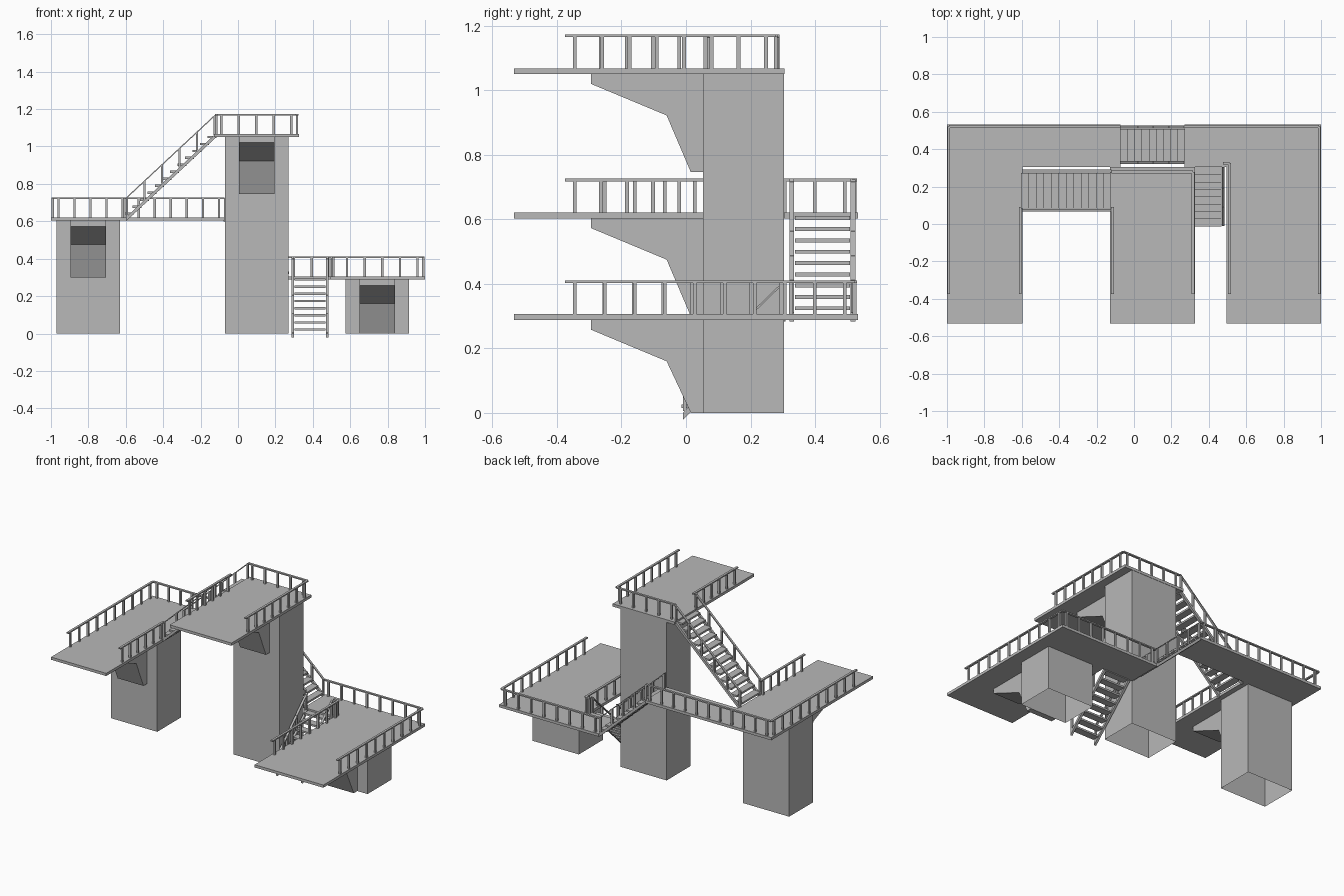
import bpy, bmesh
from mathutils import Vector

cube = bpy.data.objects.get("Cube")
if cube:
    bpy.data.objects.remove(cube, do_unlink=True)

GREY = (0.48, 0.48, 0.48, 1)
mat = bpy.data.materials.new("plain_grey")
mat.use_nodes = True
mat.diffuse_color = GREY
mat.node_tree.nodes["Principled BSDF"].inputs["Base Color"].default_value = GREY

RAIL_H = 0.105
GAP = 0.0885


def finish(name, bm):
    bmesh.ops.recalc_face_normals(bm, faces=bm.faces)
    me = bpy.data.meshes.new(name)
    bm.to_mesh(me)
    bm.free()
    me.materials.append(mat)
    ob = bpy.data.objects.new(name, me)
    bpy.context.collection.objects.link(ob)


def prism(bm, points, offset):
    """Extrude a planar outline along an offset vector."""
    face = bm.faces.new([bm.verts.new(p) for p in points])
    new = bmesh.ops.extrude_face_region(bm, geom=[face], use_keep_orig=True)
    bmesh.ops.translate(bm, vec=offset,
                        verts=[v for v in new["geom"] if isinstance(v, bmesh.types.BMVert)])
    return face


def bar(bm, p, q, w, h):
    """Straight or sloping bar with upright ends; p and q lie on its top centre line."""
    p, q = Vector(p), Vector(q)
    run = Vector((q.x - p.x, q.y - p.y, 0)).normalized()
    side = Vector((-run.y, run.x, 0)) * w / 2
    down = Vector((0, 0, -h))
    prism(bm, [p - side, p + side, p + side + down, p - side + down], q - p)


def post(bm, p, height, w=0.012):
    x, y, z = p
    r = w / 2
    prism(bm, [(x - r, y - r, z), (x + r, y - r, z), (x + r, y + r, z), (x - r, y + r, z)],
          (0, 0, height))


def railing(bm, p, q, inset=0.03):
    """Top bar with evenly spaced posts between two floor points."""
    p, q = Vector(p), Vector(q)
    up = Vector((0, 0, RAIL_H))
    bar(bm, p + up, q + up, 0.015, 0.008)
    flat = Vector((q.x - p.x, q.y - p.y, 0)).length
    n = max(1, round((flat - 2 * inset) / GAP))
    for i in range(n + 1):
        t = (inset + (flat - 2 * inset) * i / n) / flat
        post(bm, p.lerp(q, t), RAIL_H - 0.004)


def platform(name, outline, top):
    bm = bmesh.new()
    prism(bm, [(x, y, top) for x, y in outline], (0, 0, -0.018))
    finish(name + "_platform", bm)


def tower(name, cx, top):
    """Hollow-footed column with a cantilever bracket at the front."""
    bm = bmesh.new()
    x = cx - 0.17
    foot = prism(bm, [(x, 0.052, 0), (x + 0.34, 0.052, 0),
                      (x + 0.34, 0.303, 0), (x, 0.303, 0)], (0, 0, top))
    bm.faces.remove(foot)
    finish(name + "_column", bm)
    bm = bmesh.new()
    profile = [(0.052, 0), (-0.295, 0), (-0.295, -0.03), (-0.06, -0.128),
               (0.015, -0.304), (0.052, -0.304)]
    prism(bm, [(cx - 0.095, y, max(0, top + z)) for y, z in profile], (0.19, 0, 0))
    finish(name + "_bracket", bm)


def stair(name, start, end, width, steps):
    """Treads between two stringers, with a railing along each side."""
    p, q = Vector(start), Vector(end)
    run = Vector((q.x - p.x, q.y - p.y, 0))
    going = run / steps
    side = Vector((-run.y, run.x, 0)).normalized() * width / 2
    treads, rails = bmesh.new(), bmesh.new()
    for i in range(steps):
        mid = p + going * (i + 0.5) + Vector((0, 0, (q.z - p.z) * (i + 0.7) / steps))
        bar(treads, mid - going * 0.6, mid + going * 0.6, width - 0.02, 0.012)
    for s in (side, -side):
        bar(rails, p + s, q + s, 0.015, 0.022)
        railing(rails, p + s, q + s, 0.006)
    finish(name + "_treads", treads)
    finish(name + "_rails", rails)


# Columns and brackets
tower("high", 0.1, 1.05)
tower("middle", -0.8, 0.603)
tower("low", 0.745, 0.288)

# Diving decks with their rear walkways
F, B, W = -0.533, 0.533, 0.305
HIGH, MID, LOW = 1.068, 0.621, 0.306
platform("high", [(-0.128, F), (0.325, F), (0.325, W), (-0.128, W)], HIGH)
platform("middle", [(-1, F), (-0.595, F), (-0.595, W), (-0.072, W), (-0.072, B), (-1, B)], MID)
platform("low", [(0.495, F), (1, F), (1, B), (0.27, B), (0.27, W), (0.495, W)], LOW)

# Deck railings, each a path across the floor
paths = {
    "high_railing": (HIGH, [[(0.315, -0.375), (0.315, 0.278), (-0.12, 0.278)],
                            [(-0.115, -0.375), (-0.115, 0.09)]]),
    "middle_railing": (MID, [[(-0.99, -0.375), (-0.99, 0.522), (-0.072, 0.522)],
                             [(-0.608, -0.375), (-0.608, 0.09)]]),
    "low_railing": (LOW, [[(0.99, -0.375), (0.99, 0.522), (0.27, 0.522)],
                          [(0.51, -0.375), (0.51, 0.325), (0.475, 0.325)]]),
}
for name, (z, lines) in paths.items():
    bm = bmesh.new()
    for line in lines:
        for a, b in zip(line, line[1:]):
            railing(bm, (*a, z), (*b, z), 0.03 if (Vector(b) - Vector(a)).length > 0.1 else 0.006)
    finish(name, bm)

# Flights of stairs
stair("ground_stair", (0.385, -0.01, 0), (0.385, W, LOW), 0.185, 8)
stair("middle_stair", (0.27, 0.423, LOW), (-0.075, 0.423, MID), 0.19, 9)
stair("upper_stair", (-0.6, 0.178, MID), (-0.12, 0.178, HIGH), 0.21, 12)
